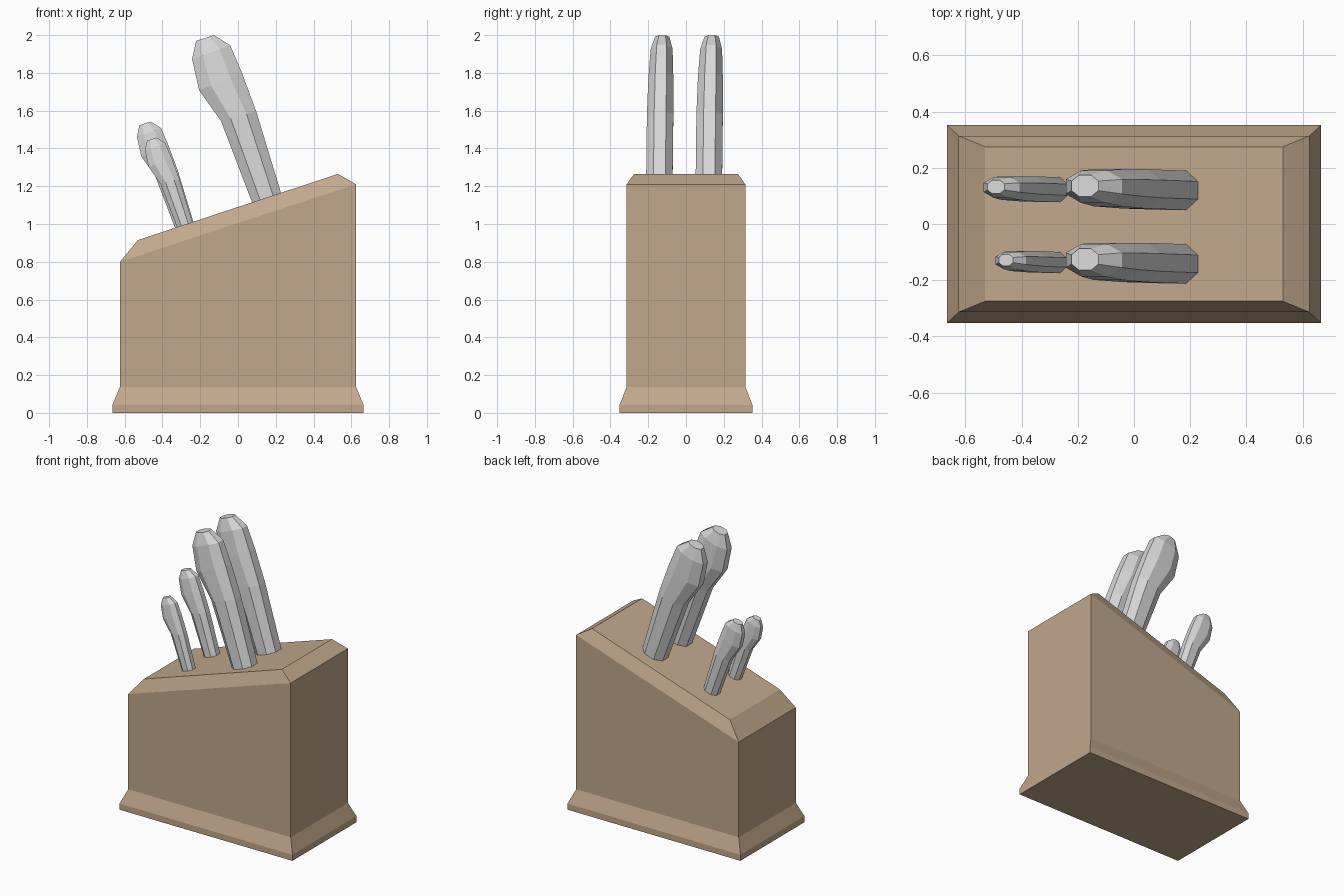
import bpy, bmesh
from mathutils import Vector

if "Cube" in bpy.data.objects:
    bpy.data.objects.remove(bpy.data.objects["Cube"])


def material(name, rgb):
    m = bpy.data.materials.new(name)
    m.diffuse_color = (*rgb, 1)
    m.use_nodes = True
    m.node_tree.nodes["Principled BSDF"].inputs["Base Color"].default_value = m.diffuse_color
    return m


wood = material("light_wood", (0.533, 0.392, 0.262))
steel = material("pale_grey", (0.70, 0.70, 0.70))


def loft(name, rings, mat):
    """Skin a closed solid through rings with equal point counts."""
    bm = bmesh.new()
    loops = [[bm.verts.new(p) for p in ring] for ring in rings]
    n = len(loops[0])
    for a, b in zip(loops, loops[1:]):
        for i in range(n):
            j = (i + 1) % n
            bm.faces.new((a[i], a[j], b[j], b[i]))
    bm.faces.new(loops[0][::-1])
    bm.faces.new(loops[-1])
    bmesh.ops.recalc_face_normals(bm, faces=bm.faces)
    me = bpy.data.meshes.new(name)
    bm.to_mesh(me)
    bm.free()
    me.materials.append(mat)
    ob = bpy.data.objects.new(name, me)
    bpy.context.collection.objects.link(ob)
    return ob


# Block: flared plinth, straight walls, sloped bevelled top
# each level: half x, half y, z at the left, z at the right
levels = [(0.665, 0.352, 0, 0), (0.665, 0.352, 0.042, 0.042),
          (0.625, 0.314, 0.138, 0.138), (0.625, 0.314, 0.80, 1.21),
          (0.53, 0.275, 0.915, 1.265)]
loft("knife_block", [[(-x, -y, zl), (x, -y, zr), (x, y, zr), (-x, y, zl)]
                     for x, y, zl, zr in levels], wood)

# Handle profile: left x,z / right x,z / half depth / sideways drift,
# relative to the middle of the slot
profile = [(-0.077, -0.024, 0.077, 0.024, 0.070, 0.0),
           (-0.241, 0.405, -0.054, 0.455, 0.070, 0.005),
           (-0.357, 0.569, -0.130, 0.660, 0.066, 0.009),
           (-0.394, 0.733, -0.193, 0.807, 0.058, 0.013),
           (-0.373, 0.830, -0.278, 0.860, 0.038, 0.016)]
C = 0.45
octagon = [(1, -C), (1, C), (C, 1), (-C, 1), (-1, C), (-1, -C), (-C, -1), (C, -1)]


def handle(name, x, y, scale):
    origin = Vector((x, y, 1.09 + 0.33 * x))
    rings = []
    for lx, lz, rx, rz, depth, drift in profile:
        mid = Vector(((lx + rx) / 2, drift, (lz + rz) / 2))
        half = Vector(((rx - lx) / 2, 0, (rz - lz) / 2))
        rings.append([origin + scale * (mid + half * u + Vector((0, depth * v, 0)))
                      for u, v in octagon])
    # sink the root a little into the block
    root = [p + Vector((0.006, 0, -0.016)) for p in rings[0]]
    loft(name, [root] + rings, steel)


handle("large_handle_back", 0.151, 0.120, 1.0)
handle("large_handle_front", 0.151, -0.142, 1.0)
handle("small_handle_back", -0.285, 0.122, 0.635)
handle("small_handle_front", -0.282, -0.137, 0.535)
